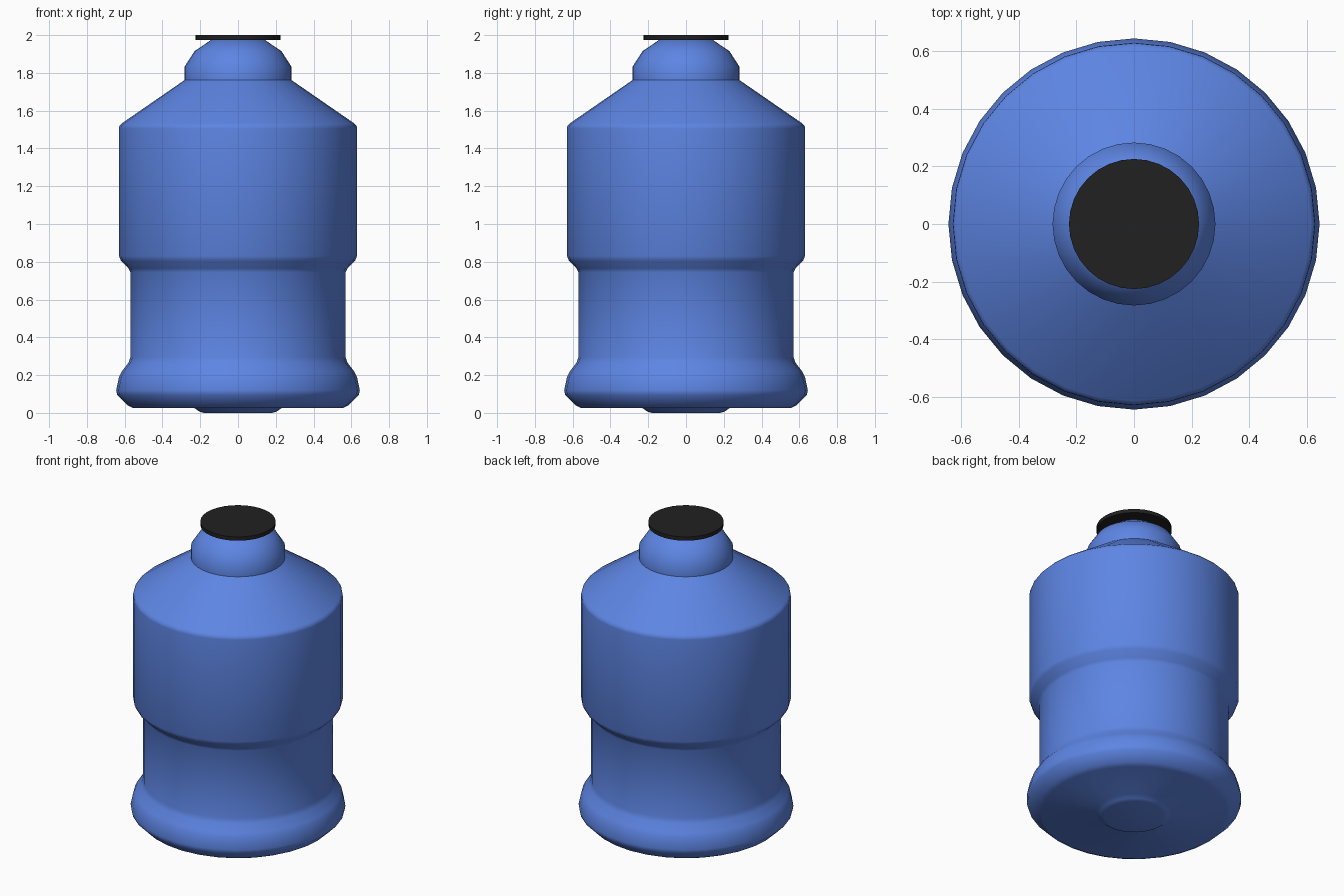
import bpy, bmesh, math

if "Cube" in bpy.data.objects:
    bpy.data.objects.remove(bpy.data.objects["Cube"])

SEGMENTS = 32


def material(name, rgb):
    mat = bpy.data.materials.new(name)
    mat.use_nodes = True
    mat.diffuse_color = (*rgb, 1)
    bsdf = mat.node_tree.nodes["Principled BSDF"]
    bsdf.inputs["Base Color"].default_value = (*rgb, 1)
    bsdf.inputs["Roughness"].default_value = 0.6
    return mat


def lathe(name, profile, mat, angle):
    """Spin a (radius, height) profile around z; both ends close with flat caps."""
    bm = bmesh.new()
    rings = []
    for r, z in profile:
        ring = []
        for i in range(SEGMENTS):
            a = math.tau * i / SEGMENTS
            ring.append(bm.verts.new((r * math.cos(a), r * math.sin(a), z)))
        rings.append(ring)
    for low, high in zip(rings, rings[1:]):
        for i in range(SEGMENTS):
            j = (i + 1) % SEGMENTS
            bm.faces.new((low[i], low[j], high[j], high[i]))
    bm.faces.new(rings[0][::-1])
    bm.faces.new(rings[-1])
    mesh = bpy.data.meshes.new(name)
    bm.to_mesh(mesh)
    bm.free()
    mesh.materials.append(mat)
    obj = bpy.data.objects.new(name, mesh)
    bpy.context.collection.objects.link(obj)
    bpy.ops.object.select_all(action="DESELECT")
    bpy.context.view_layer.objects.active = obj
    obj.select_set(True)
    bpy.ops.object.shade_smooth_by_angle(angle=math.radians(angle))
    return obj


blue = material("bottle blue", (0.11, 0.235, 0.77))
black = material("cap black", (0.015, 0.015, 0.015))

# Bottle: foot, flared base, waist, upper barrel, sloped shoulder and neck
lathe("bottle_body", [
    (0.18, 0.0), (0.205, 0.007), (0.23, 0.025),
    (0.555, 0.025), (0.585, 0.04), (0.64, 0.095), (0.645, 0.12),
    (0.63, 0.19), (0.615, 0.22), (0.58, 0.265), (0.57, 0.295),
    (0.57, 0.745), (0.58, 0.765), (0.62, 0.805), (0.63, 0.83),
    (0.63, 1.505), (0.628, 1.52), (0.615, 1.533),
    (0.283, 1.762), (0.283, 1.833), (0.23, 1.915), (0.14, 1.976),
], blue, 42)

# Thin flat cap on the mouth
lathe("cap", [(0.226, 1.975), (0.226, 2.0)], black, 30)
